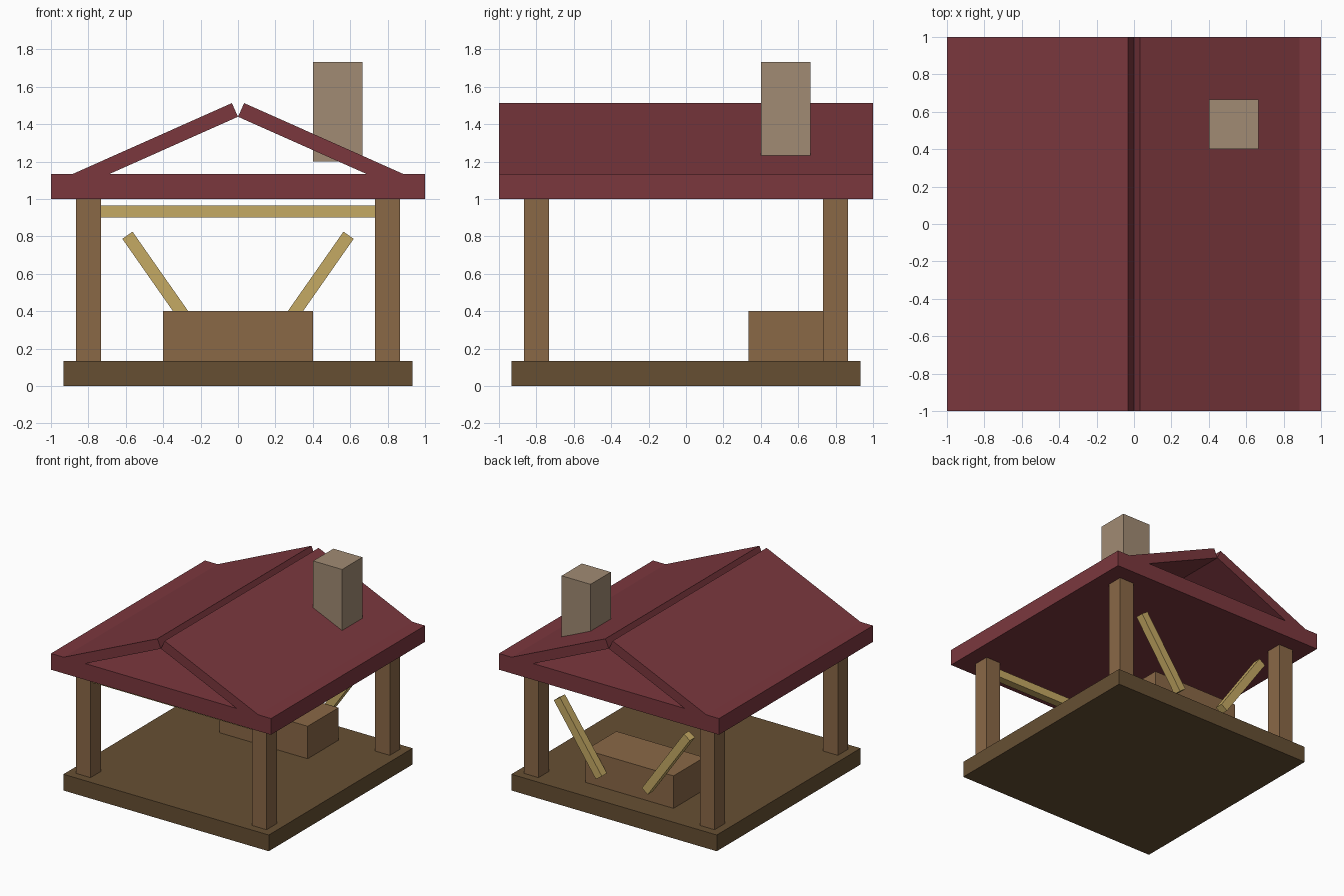
import bpy
from math import radians

if "Cube" in bpy.data.objects:
    bpy.data.objects.remove(bpy.data.objects["Cube"])


def material(name, rgb):
    # sRGB 0-255 to linear
    m = bpy.data.materials.new(name)
    m.diffuse_color = [(c / 255) ** 2.2 for c in rgb] + [1]
    m.use_nodes = True
    m.node_tree.nodes["Principled BSDF"].inputs["Base Color"].default_value = m.diffuse_color
    return m


RED = material("roof_red", (122, 58, 64))
WOOD = material("post_wood", (137, 104, 72))
DARK = material("floor_wood", (102, 80, 54))
TAN = material("pale_wood", (196, 168, 100))
STONE = material("chimney_stone", (160, 138, 115))


def box(name, center, size, mat, tilt=0):
    """Box of full size, tilted about y by degrees."""
    bpy.ops.mesh.primitive_cube_add(size=1, location=center, rotation=(0, radians(tilt), 0))
    ob = bpy.context.object
    ob.name = name
    ob.scale = size
    ob.data.materials.append(mat)
    return ob


# Floor, counter and roof slab
box("floor", (0, 0, 0.0667), (1.8667, 1.8667, 0.1333), DARK)
box("counter", (0, 0.5333, 0.2667), (0.8, 0.4, 0.2667), WOOD)
box("roof_slab", (0, 0, 1.0667), (2, 2, 0.1333), RED)

# Front crossbeam between the posts
box("front_beam", (0, -0.8, 0.9333), (1.4667, 0.0667, 0.0667), TAN)

# Mirrored parts: posts, back braces and sloping roof panels
for side, s in (("left", -1), ("right", 1)):
    for end, e in (("front", -1), ("back", 1)):
        box(f"{end}_{side}_post", (0.8 * s, 0.8 * e, 0.5667), (0.1333, 0.1333, 0.8667), WOOD)
    box(f"{side}_brace", (0.4 * s, 0.8, 0.5333), (0.0667, 0.0667, 0.6667), TAN, 35 * s)
    box(f"{side}_roof_panel", (0.4733 * s, 0, 1.273), (1.0, 2, 0.08), RED, 24 * s)

# Chimney through the right panel
box("chimney", (0.5333, 0.5333, 1.4667), (0.2633, 0.2633, 0.5333), STONE)
